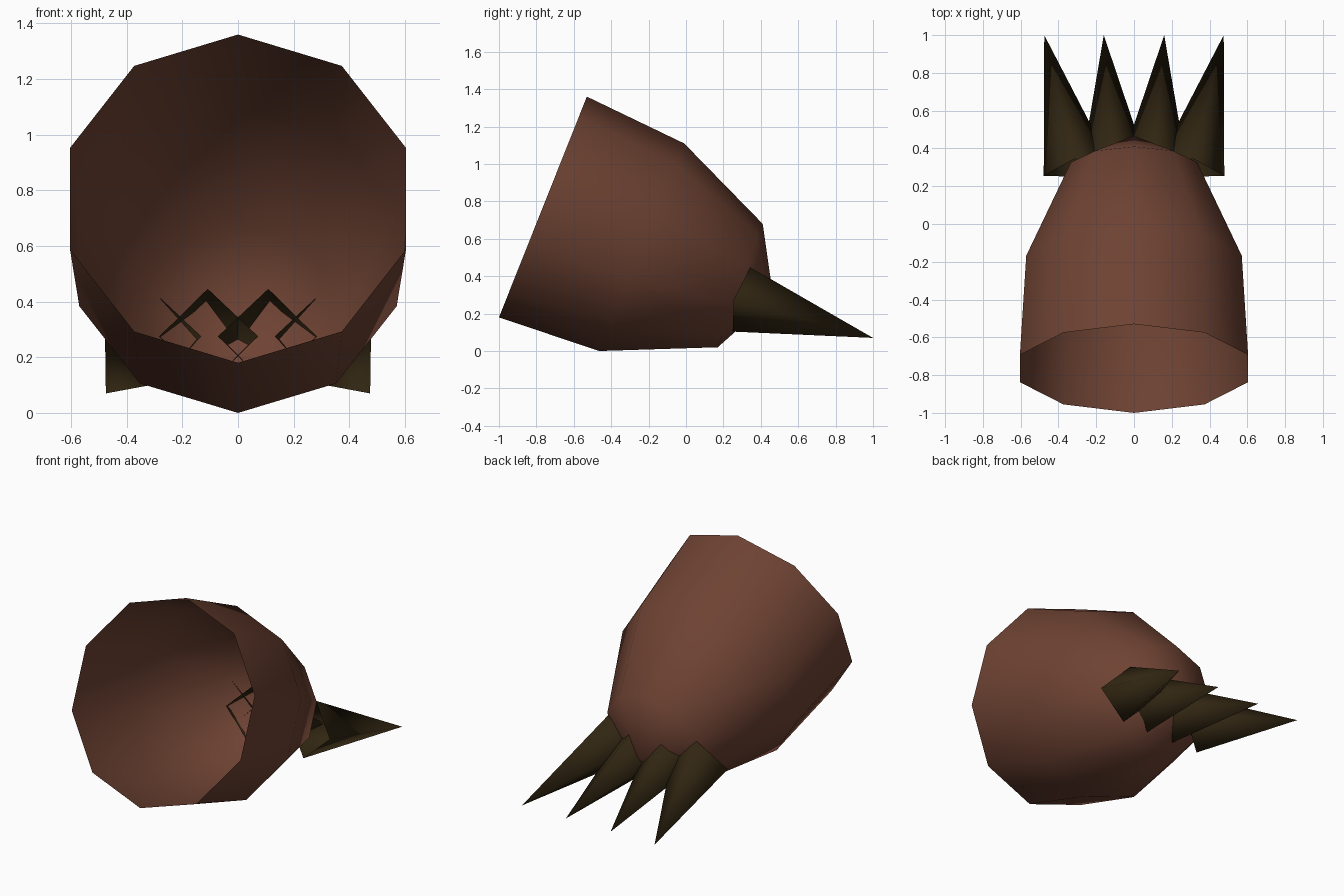
import bpy
import bmesh
import math
from mathutils import Vector

cube = bpy.data.objects.get("Cube")
if cube:
    bpy.data.objects.remove(cube, do_unlink=True)


def make_material(name, rgb):
    mat = bpy.data.materials.new(name)
    mat.use_nodes = True
    mat.diffuse_color = (*rgb, 1)
    bsdf = mat.node_tree.nodes["Principled BSDF"]
    bsdf.inputs["Base Color"].default_value = (*rgb, 1)
    bsdf.inputs["Roughness"].default_value = 0.9
    return mat


def ring(centre, up, side, sides):
    """Regular polygon spanned by two perpendicular radius vectors."""
    angles = [2 * math.pi * i / sides for i in range(sides)]
    return [centre + up * math.cos(a) + side * math.sin(a) for a in angles]


def loft_to_tip(name, rings, tip, mat):
    """Open shell skinned through the rings and closed at a single point."""
    bm = bmesh.new()
    loops = [[bm.verts.new(p) for p in r] for r in rings]
    end = bm.verts.new(tip)
    n = len(loops[0])
    for a, b in zip(loops, loops[1:]):
        for i in range(n):
            j = (i + 1) % n
            bm.faces.new((a[i], a[j], b[j], b[i]))
    for i in range(n):
        bm.faces.new((loops[-1][i], loops[-1][(i + 1) % n], end))
    bmesh.ops.recalc_face_normals(bm, faces=bm.faces[:])
    for f in bm.faces:
        f.smooth = True
    mesh = bpy.data.meshes.new(name)
    bm.to_mesh(mesh)
    bm.free()
    mesh.materials.append(mat)
    obj = bpy.data.objects.new(name, mesh)
    bpy.context.collection.objects.link(obj)
    return obj


brown = make_material("reddish brown hide", (0.155, 0.055, 0.033))
horn = make_material("dark olive horn", (0.031, 0.019, 0.006))

# Paw: hollow ten-sided shell, each ring given by its top and bottom (y, z)
profile = [((-0.53, 1.36), (-1.0, 0.18)),
           ((-0.01, 1.11), (-0.465, 0.0)),
           ((0.41, 0.68), (0.17, 0.02))]
paw_rings = []
for top, bottom in profile:
    t, b = Vector((0, *top)), Vector((0, *bottom))
    half = (t - b) / 2
    paw_rings.append(ring((t + b) / 2, half, Vector((half.length, 0, 0)), 10))
loft_to_tip("paw", paw_rings, Vector((0, 0.467, 0.285)), brown)

# Claws: four-sided open spikes, mirrored left and right
RADIUS = 0.178
for place, base_x, tip_x in (("inner", 0.105, 0.16), ("outer", 0.305, 0.475)):
    for label, s in (("left", 1), ("right", -1)):
        base = Vector((s * base_x, 0.297, 0.275))
        tip = Vector((s * tip_x, 1.0, 0.07))
        axis = (tip - base).normalized()
        side = axis.cross(Vector((0, 0, 1))).normalized()
        up = side.cross(axis)
        loft_to_tip(f"{place}_claw_{label}",
                    [ring(base, up * RADIUS, side * RADIUS, 4)], tip, horn)
